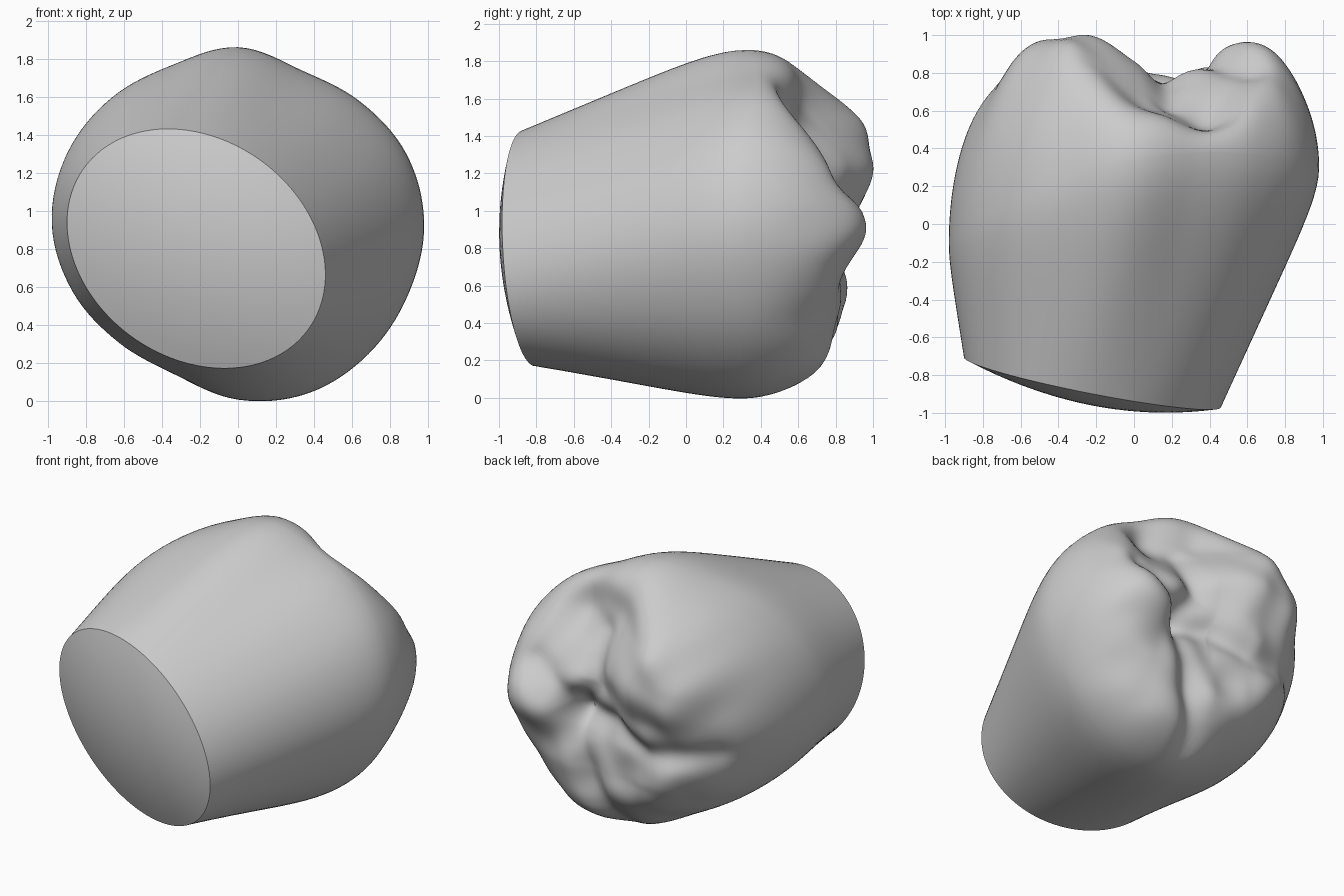
import bpy, bmesh, math
from mathutils import Vector, noise

cube = bpy.data.objects.get("Cube")
if cube:
    bpy.data.objects.remove(cube, do_unlink=True)

SEG = 128
# Radii of the widest outline, every 22.5 degrees around its centre
RADII = [.98, .96, .91, .875, .93, .905, .94, .973,
         .98, .94, .885, .86, .925, .965, .97, .97]
CX, CZ = 0.0, 0.93

# Bumps and hollows of the chewing surface: x, z, height, spread
BUMPS = [(-.36, 1.34, .32, .35), (.7, .98, .27, .29), (-.35, .55, .13, .25),
         (.35, .3, .1, .26), (.35, 1.5, -.2, .19), (0, 1.57, -.17, .15),
         (.5, 1.3, -.06, .14), (.05, .95, -.05, .2)]
# Fissures between the cusps
FISSURES = [[(.62, 1.15), (.32, .95), (.27, .66), (.08, .08)],
            [(.17, 1.4), (.15, 1.1), (.3, .9)],
            [(.25, .85), (.02, .88), (-.3, .76), (-.7, .8)]]


def radius(a):
    """Closed smooth interpolation of the outline radii."""
    n = len(RADII)
    f = a / math.tau * n
    i, t = int(f), f - int(f)
    p, q, r, s = (RADII[(i + k) % n] for k in (-1, 0, 1, 2))
    return q + .5 * t * (r - p + t * (2*p - 5*q + 4*r - s + t * (3*(q - r) + s - p)))


def outline(a):
    y = .1 + .2 * math.cos(a) + .2 * math.sin(a) ** 2 + .03 * math.sin(a)
    r = radius(a)
    return Vector((CX + r * math.cos(a), y, CZ + r * math.sin(a)))


def rim(a, s=1.0):
    """Slanted oval neck; s shrinks it toward the middle of a shallow dome."""
    x = -.22 + s * .68 * math.cos(a)
    z = .8 + s * .63 * math.sin(a - .22)
    return Vector((x, -.805 - .214 * x - .1 * z - .115 * (1 - s * s), z))


def line_distance(p, a, b):
    t = max(0, min(1, (p - a).dot(b - a) / (b - a).length_squared))
    return (p - a - t * (b - a)).length


def surface_height(x, z):
    h = .72
    for bx, bz, amp, size in BUMPS:
        h += amp * math.exp(-((x - bx) ** 2 + (z - bz) ** 2) / (2 * size * size))
    p = Vector((x, z))
    for path in FISSURES:
        d = min(line_distance(p, Vector(a), Vector(b)) for a, b in zip(path, path[1:]))
        h -= .06 * math.exp(-(d / .09) ** 2)
    return h + .05 * noise.noise(Vector((x * 4, z * 4, 2)))


def side(a, t):
    """Nearly straight flaring wall that rounds off at the widest outline."""
    p, q = rim(a), outline(a)
    k = 1.16 - .04 * math.cos(a)
    c = p.lerp(q, k * t - (k - 1) * t ** (k / (k - 1)))
    c.y = p.y + (q.y - p.y) * t
    return c


def crown(a, s):
    """Rounded shoulder running into the cusps."""
    q = outline(a)
    x, z = CX + (q.x - CX) * s, CZ + (q.z - CZ) * s
    g = math.sqrt(max(0, 1 - s ** (5.2 - .5 * math.sin(a))))
    return Vector((x, q.y + (surface_height(x, z) - q.y) * g, z))


# Rings from the dome centre, up the wall, and over the crown
angles = [math.tau * i / SEG for i in range(SEG)]
rings = [[rim(a, k / 10) for a in angles] for k in range(1, 11)]
rings += [[side(a, k / 24) for a in angles] for k in range(1, 25)]
for k in range(1, 60):
    s = math.cos(math.pi / 2 * k / 60)
    rings.append([crown(a, s) for a in angles])

bm = bmesh.new()
loops = [[bm.verts.new(p) for p in ring] for ring in rings]
for lo, hi in zip(loops, loops[1:]):
    for i in range(SEG):
        j = (i + 1) % SEG
        bm.faces.new((lo[i], lo[j], hi[j], hi[i]))
for loop, tip in ((loops[0], rim(0, 0)), (loops[-1], crown(0, 0))):
    v = bm.verts.new(tip)
    for i in range(SEG):
        bm.faces.new((loop[i], loop[(i + 1) % SEG], v))
bmesh.ops.recalc_face_normals(bm, faces=bm.faces)
mesh = bpy.data.meshes.new("tooth_crown")
bm.to_mesh(mesh)
bm.free()
tooth = bpy.data.objects.new("tooth_crown", mesh)
bpy.context.collection.objects.link(tooth)

# Plain grey material
mat = bpy.data.materials.new("plain_grey")
mat.use_nodes = True
colour = (.6, .6, .6, 1)
mat.diffuse_color = colour
mat.node_tree.nodes["Principled BSDF"].inputs["Base Color"].default_value = colour
mesh.materials.append(mat)

bpy.context.view_layer.objects.active = tooth
tooth.select_set(True)
bpy.ops.object.shade_smooth_by_angle(angle=math.radians(40))
